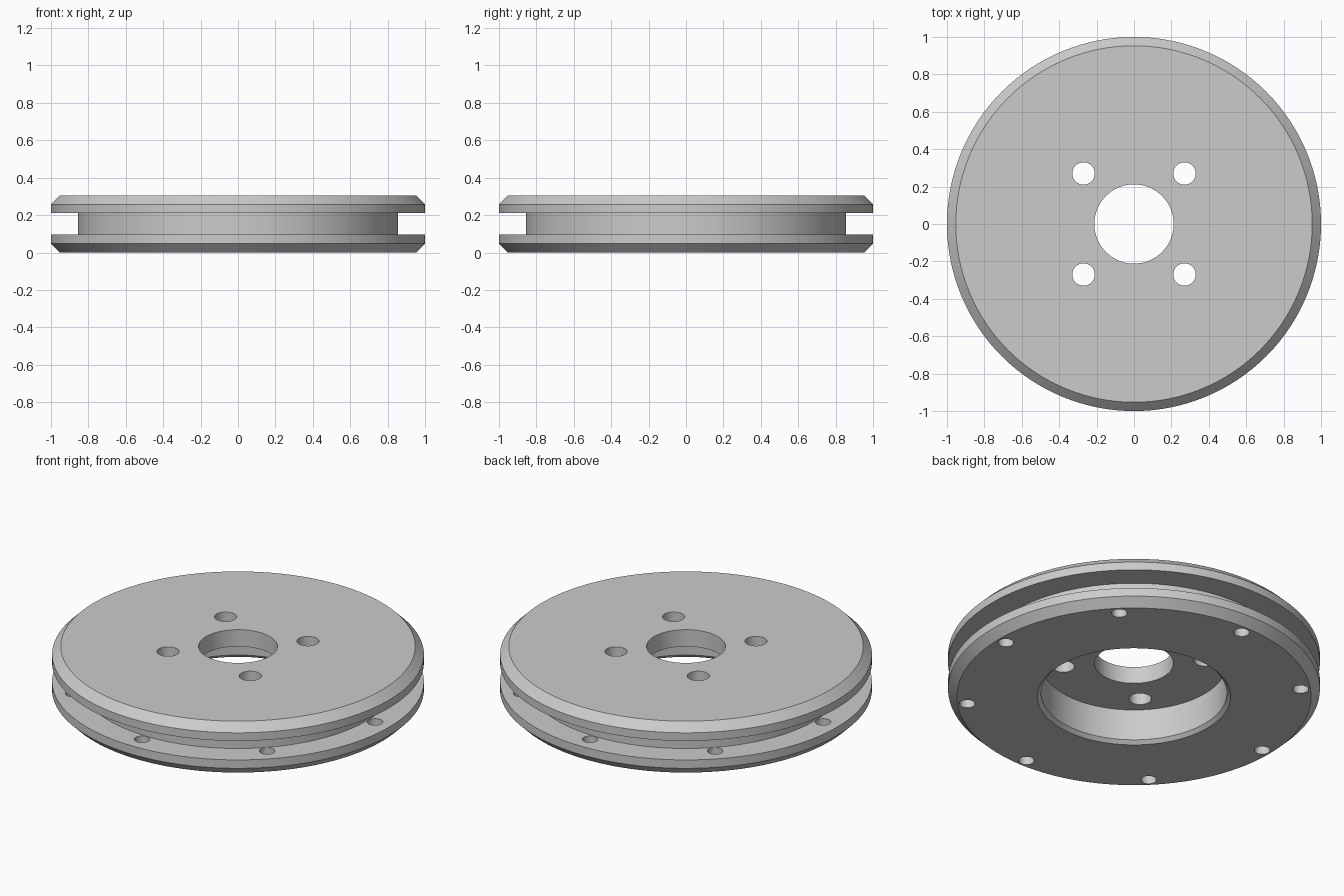
import bpy
import bmesh
import math
from mathutils import Matrix, Vector

cube = bpy.data.objects.get("Cube")
if cube:
    bpy.data.objects.remove(cube, do_unlink=True)

SEGMENTS = 128

grey = bpy.data.materials.new("machined grey")
grey.use_nodes = True
colour = (0.6, 0.6, 0.6, 1)
grey.diffuse_color = colour
grey.node_tree.nodes["Principled BSDF"].inputs["Base Color"].default_value = colour


def add_object(name, bm):
    mesh = bpy.data.meshes.new(name)
    bm.to_mesh(mesh)
    bm.free()
    obj = bpy.data.objects.new(name, mesh)
    bpy.context.collection.objects.link(obj)
    return obj


def lathe(name, profile):
    """Spin a closed (radius, height) profile around the z axis."""
    bm = bmesh.new()
    verts = [bm.verts.new((r, 0, z)) for r, z in profile]
    edges = [bm.edges.new((a, b)) for a, b in zip(verts, verts[1:] + verts[:1])]
    bmesh.ops.spin(bm, geom=verts + edges, cent=(0, 0, 0), axis=(0, 0, 1),
                   angle=math.tau, steps=SEGMENTS, use_merge=True)
    bmesh.ops.remove_doubles(bm, verts=bm.verts, dist=1e-5)
    bmesh.ops.recalc_face_normals(bm, faces=bm.faces)
    return add_object(name, bm)


def hole_ring(name, count, ring, radius, bottom, top, start):
    """A circle of upright cylinders used to drill holes."""
    bm = bmesh.new()
    for i in range(count):
        a = start + math.tau * i / count
        centre = Vector((ring * math.cos(a), ring * math.sin(a), (bottom + top) / 2))
        bmesh.ops.create_cone(bm, cap_ends=True, segments=32, radius1=radius,
                              radius2=radius, depth=top - bottom,
                              matrix=Matrix.Translation(centre))
    obj = add_object(name, bm)
    obj.hide_render = True
    return obj


# Disc with chamfered rims, rim groove, centre bore and underside recess
disc = lathe("grooved_disc", [
    (0.212, 0.305), (0.953, 0.305), (1, 0.258), (1, 0.21),
    (0.855, 0.21), (0.855, 0.097), (1, 0.097), (1, 0.047),
    (0.953, 0), (0.52, 0), (0.5, 0.02), (0.5, 0.205), (0.212, 0.205),
])
disc.data.materials.append(grey)

# Four bolt holes through the hub, eight small holes through the lower flange
cutters = [
    hole_ring("bolt_hole_cutter", 4, 0.382, 0.06, 0.15, 0.4, math.pi / 4),
    hole_ring("flange_hole_cutter", 8, 0.9, 0.042, -0.1, 0.15, 0),
]
bpy.context.view_layer.objects.active = disc
for cutter in cutters:
    drill = disc.modifiers.new("drill", "BOOLEAN")
    drill.operation = "DIFFERENCE"
    drill.solver = "EXACT"
    drill.object = cutter
    bpy.ops.object.modifier_apply(modifier=drill.name)
    bpy.data.objects.remove(cutter, do_unlink=True)

# Smooth walls, crisp edges
bpy.ops.object.select_all(action="DESELECT")
disc.select_set(True)
bpy.ops.object.shade_smooth_by_angle(angle=math.radians(25))
